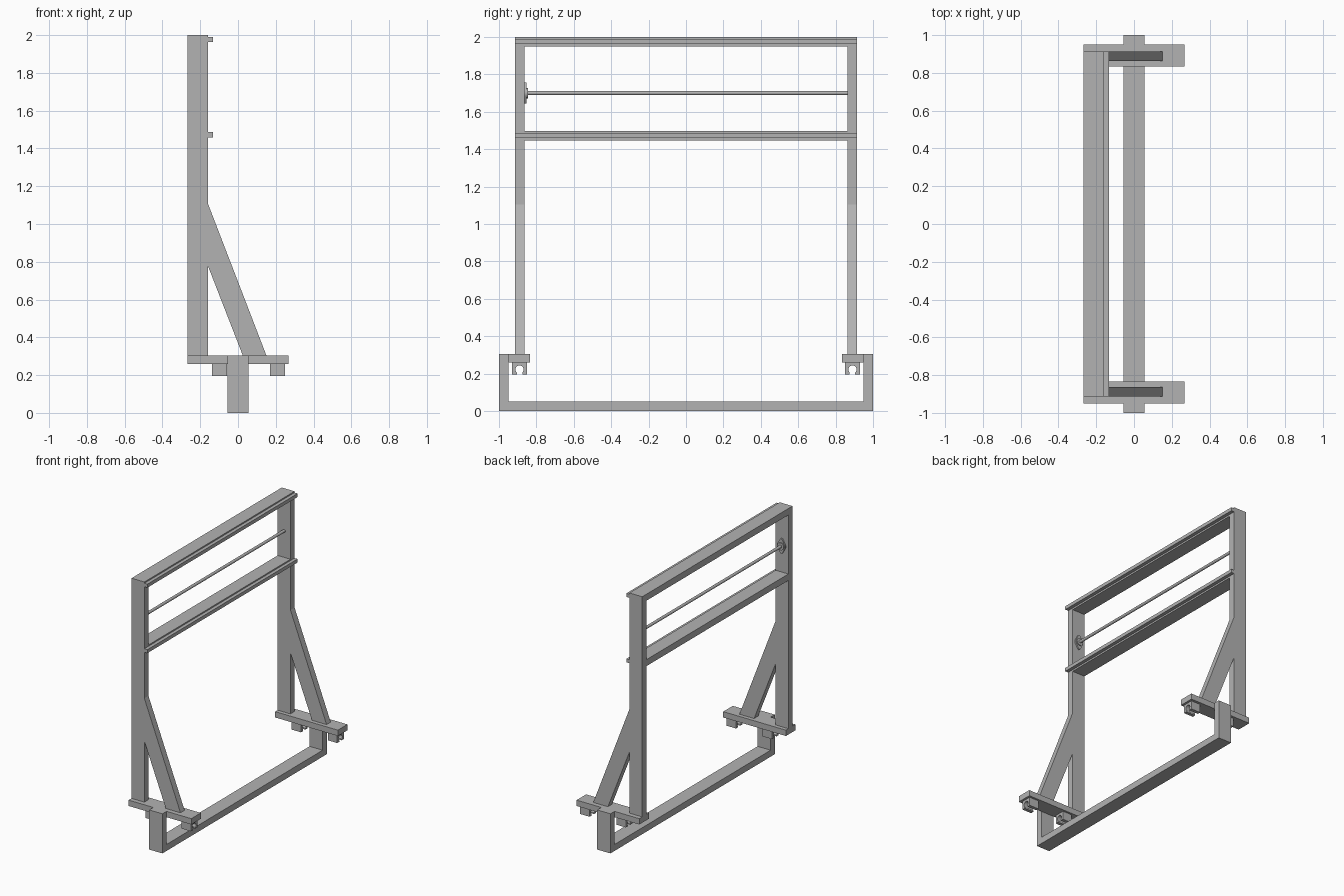
import bpy, math
from mathutils import Vector

default = bpy.data.objects.get("Cube")
if default:
    bpy.data.objects.remove(default, do_unlink=True)

steel = bpy.data.materials.new("grey_steel")
steel.use_nodes = True
GREY = (0.45, 0.45, 0.45, 1)
steel.diffuse_color = GREY
steel.node_tree.nodes["Principled BSDF"].inputs["Base Color"].default_value = GREY


def prism(name, profile, start, depth, place):
    """Extrude a 2D profile; place(u, v, w) gives the 3D point."""
    n = len(profile)
    verts = [place(u, v, w) for w in (start, start + depth) for u, v in profile]
    faces = [tuple(range(n)), tuple(range(2 * n - 1, n - 1, -1))]
    faces += [(i, i + n, (i + 1) % n + n, (i + 1) % n) for i in range(n)]
    mesh = bpy.data.meshes.new(name)
    mesh.from_pydata(verts, [], faces)
    mesh.materials.append(steel)
    obj = bpy.data.objects.new(name, mesh)
    bpy.context.collection.objects.link(obj)
    # Make all normals face outwards
    import bmesh
    bm = bmesh.new()
    bm.from_mesh(mesh)
    bmesh.ops.recalc_face_normals(bm, faces=bm.faces)
    bm.to_mesh(mesh)
    bm.free()
    return obj


def along_x(u, v, w):
    return (w, u, v)


def along_y(u, v, w):
    return (u, w, v)


def box(name, x, y, z):
    rect = [(x[0], z[0]), (x[1], z[0]), (x[1], z[1]), (x[0], z[1])]
    return prism(name, rect, y[0], y[1] - y[0], along_y)


def cylinder(name, radius, y0, y1, x, z, sides=32):
    ring = [(x + radius * math.cos(math.tau * i / sides),
             z + radius * math.sin(math.tau * i / sides)) for i in range(sides)]
    obj = prism(name, ring, y0, y1 - y0, along_y)
    smooth(obj)
    return obj


def smooth(obj):
    bpy.ops.object.select_all(action='DESELECT')
    obj.select_set(True)
    bpy.context.view_layer.objects.active = obj
    bpy.ops.object.shade_smooth_by_angle(angle=math.radians(30))


BACK, FACE = -0.267, -0.158      # depth of the upright frame
INNER, OUTER = 0.864, 0.914      # thickness of the posts
DECK = 0.305                     # top of the foot plates

# Lower frame: a U-shaped channel
prism("lower_frame", [(-1, 0), (1, 0), (1, DECK), (0.95, DECK), (0.95, 0.05),
                      (-0.95, 0.05), (-0.95, DECK), (-1, DECK)],
      -0.056, 0.112, along_x)

# Clamp profile: a block with a round channel open at the bottom
clamp_y, clamp_z, hole = 0.89, 0.222, 0.022
arc = [math.radians(-48 + 276 * i / 20) for i in range(21)]
lip = hole * math.cos(arc[0])
clamp = [(lip, 0.195), (0.04, 0.195), (0.04, 0.26), (-0.04, 0.26),
         (-0.04, 0.195), (-lip, 0.195)]
clamp += [(hole * math.cos(a), clamp_z + hole * math.sin(a)) for a in reversed(arc)]

# Both side assemblies
for side, s in (("front", -1), ("back", 1)):
    def span(a, b):
        return sorted((s * a, s * b))
    post_y = span(INNER, OUTER)
    box(side + "_foot_plate", (BACK, -BACK), span(0.834, 0.95), (0.26, DECK))
    box(side + "_post", (BACK, FACE), post_y, (DECK, 2.0))
    prism(side + "_brace", [(FACE, 1.105), (0.15, DECK), (0.025, DECK), (FACE, 0.775)],
          post_y[0], post_y[1] - post_y[0], along_y)
    for label, x in (("rear", -0.138), ("fore", 0.17)):
        prism(f"{side}_{label}_clamp", [(u + s * clamp_y, v) for u, v in clamp],
              x, 0.08, along_x)

# Cross beams with the slim rails on their faces
for label, top in (("top", 2.0), ("middle", 1.496)):
    box(label + "_beam", (BACK, FACE), (-INNER, INNER), (top - 0.05, top))
    box(label + "_rail", (FACE, -0.132), (-OUTER, OUTER), (top - 0.037, top - 0.01))

# Rod with its bearing flange and hub
rod_x, rod_z = (BACK + FACE) / 2, 1.70
cylinder("rod", 0.011, -INNER, INNER, rod_x, rod_z)
cylinder("bearing_hub", 0.028, -0.855, -0.845, rod_x, rod_z)
flange = []
for centre, radius, first, last in ((0, 0.034, -35, 35), (0.045, 0.012, 35, 145),
                                    (0, 0.034, 145, 215), (-0.045, 0.012, 215, 325)):
    for i in range(9):
        a = math.radians(first + (last - first) * i / 8)
        flange.append((rod_x + radius * math.cos(a), rod_z + centre + radius * math.sin(a)))
smooth(prism("bearing_flange", flange, -INNER, 0.011, along_y))
